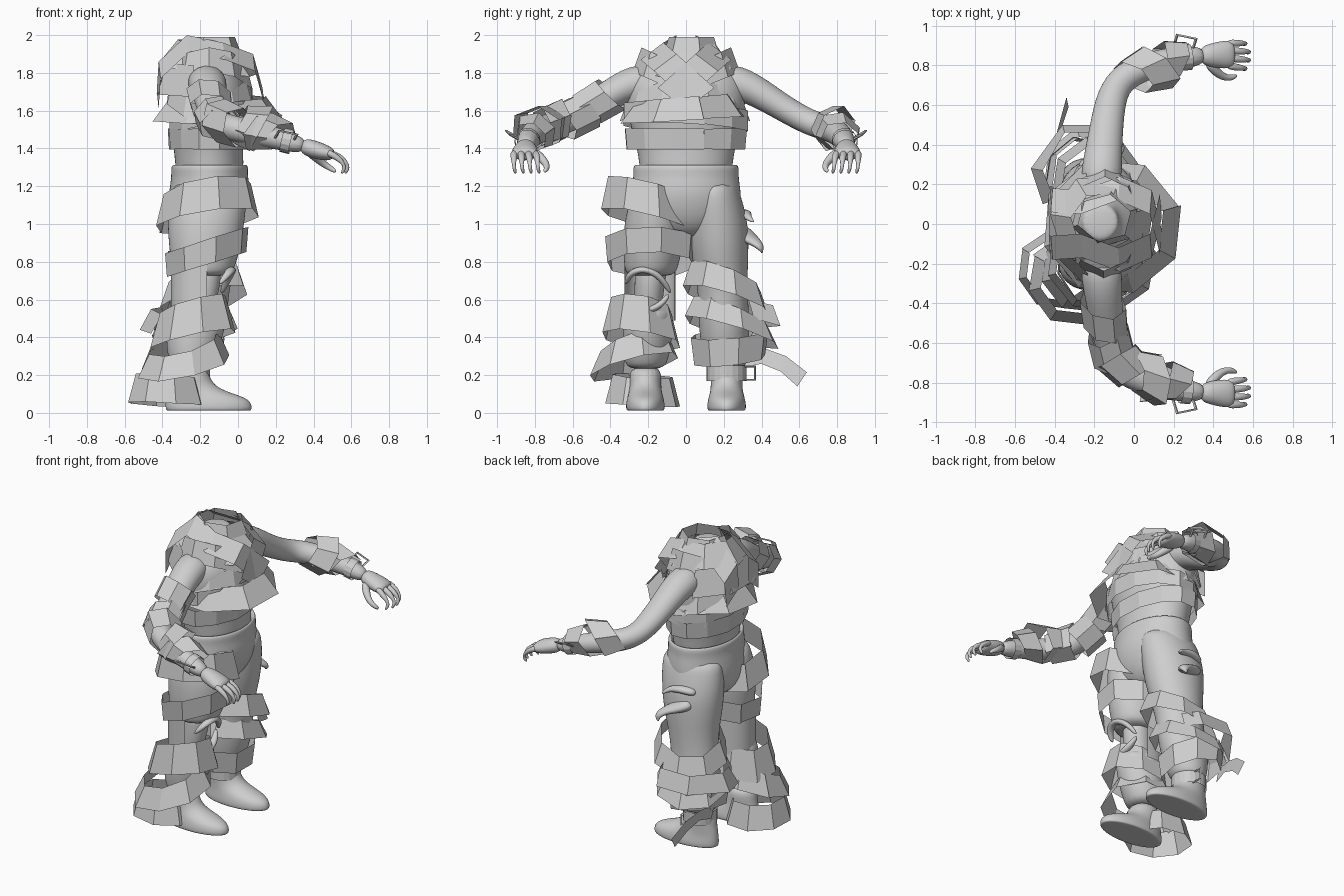
import bpy, math, random
from mathutils import Vector, Matrix

random.seed(4)
X, Y, Z = Vector((1, 0, 0)), Vector((0, 1, 0)), Vector((0, 0, 1))
grey = bpy.data.materials.new("plain grey")
grey.diffuse_color = (0.62, 0.62, 0.62, 1)


def make(name, verts, faces, smooth=False):
    me = bpy.data.meshes.new(name)
    me.from_pydata([tuple(v) for v in verts], [], faces)
    me.validate()
    me.materials.append(grey)
    ob = bpy.data.objects.new(name, me)
    bpy.context.collection.objects.link(ob)
    if smooth:
        me.shade_smooth()
        sub = ob.modifiers.new("smooth", 'SUBSURF')
        sub.levels = sub.render_levels = 2
    return ob


def loft(name, rings, n=12, level=False):
    """Smooth limb from rings of (x, y, z, radius a, radius b)."""
    pts = [Vector(r[:3]) for r in rings]
    verts, faces = [], []
    for i, r in enumerate(rings):
        u, v = X, Y
        if not level:
            t = (pts[min(i + 1, len(pts) - 1)] - pts[max(i - 1, 0)]).normalized()
            u = Z.cross(t).normalized()
            v = t.cross(u)
        for k in range(n):
            a = math.tau * k / n
            verts.append(pts[i] + u * r[3] * 1.03 * math.cos(a) + v * r[4] * 1.03 * math.sin(a))
    for i in range(len(rings) - 1):
        for k in range(n):
            m = (k + 1) % n
            faces.append((i * n + k, i * n + m, (i + 1) * n + m, (i + 1) * n + k))
    faces.append(tuple(reversed(range(n))))
    faces.append(tuple(range(len(verts) - n, len(verts))))
    return make(name, verts, faces, True)


def strip(name, pairs):
    """Flat-faced cloth strip from pairs of edge points."""
    verts = [Vector(p) for pair in pairs for p in pair]
    return make(name, verts, [(2 * i, 2 * i + 1, 2 * i + 3, 2 * i + 2) for i in range(len(pairs) - 1)])


def band(name, c, ra, rb, width, ta=0, tb=0, top=1.0, axis=Z, segs=8, start=0.3,
         turns=1.0, wob=0.02):
    """Bandage wound round an axis, tilted by ta and tb; top scales its upper edge."""
    c, axis = Vector(c), Vector(axis).normalized()
    u, v = X, Y
    if abs(axis.z) < 0.9:
        u = Z.cross(axis).normalized()
        v = axis.cross(u)
    pairs = []
    n = round(segs * turns)
    for i in range(n + 1):
        f = i / n
        a = start + math.tau * turns * f
        g = 1 + 0.03 * f + random.uniform(-wob, wob)
        h = ta * math.cos(a) + tb * math.sin(a)
        w = width * (1 + random.uniform(-2, 2) * wob) / 2
        d = (u * ra * math.cos(a) + v * rb * math.sin(a)) * g
        pairs.append((c + d + axis * (h - w), c + d * top + axis * (h + w)))
    return strip(name, pairs)


def buckle(name, loc, size, rot):
    """Square wire frame."""
    bpy.ops.mesh.primitive_torus_add(major_segments=4, minor_segments=4, major_radius=0.7, minor_radius=0.1)
    ob = bpy.context.object
    ob.name = name
    ob.data.materials.append(grey)
    ob.data.transform(Matrix.Diagonal((size[0], size[1], 0.06, 1)) @ Matrix.Rotation(math.pi / 4, 4, 'Z'))
    ob.location, ob.rotation_euler = loc, rot


# Torso and neck
loft("torso", [(-.15, 0, 1.22, .16, .22), (-.15, 0, 1.29, .18, .245), (-.155, 0, 1.37, .18, .25),
               (-.16, 0, 1.48, .19, .28), (-.15, 0, 1.62, .205, .315), (-.15, 0, 1.73, .2, .31),
               (-.165, 0, 1.81, .16, .27), (-.18, 0, 1.87, .11, .16), (-.17, 0.01, 1.92, .09, .09),
               (-.17, 0.01, 1.95, .09, .09)], 16, True)
# Trouser hips with a rolled waist edge
loft("trouser_hips", [(-.15, 0, 1.26, .16, .23), (-.15, 0, 1.29, .175, .25), (-.15, 0, 1.32, .19, .265),
                      (-.15, 0, 1.3, .205, .28), (-.15, 0, 1.25, .2, .275), (-.15, 0, 1.17, .215, .29),
                      (-.165, 0, 1.06, .205, .29), (-.17, 0, .98, .17, .22), (-.17, 0, .92, .1, .1)], 16, True)

for s, side in ((1, "left"), (-1, "right")):
    # Arm
    loft(side + "_arm", [(-.17, s * .16, 1.76, .11, .1), (-.16, s * .31, 1.745, .1, .09),
                         (-.14, s * .48, 1.635, .085, .072), (-.115, s * .65, 1.535, .078, .068),
                         (-.05, s * .75, 1.51, .075, .07), (.1, s * .81, 1.48, .068, .066),
                         (.25, s * .84, 1.44, .058, .055), (.36, s * .85, 1.41, .045, .04)])
    # Hand with bent fingers
    loft(side + "_palm", [(.33, s * .85, 1.42, .045, .042), (.4, s * .85, 1.395, .065, .05),
                          (.47, s * .855, 1.375, .075, .043), (.51, s * .855, 1.365, .065, .028)], 10)
    for i in range(4):
        y, dx = s * (.8 + .037 * i), -.018 * abs(i - 1.5)
        e = s * (.785 + .042 * i)
        loft(f"{side}_finger_{i}", [(.47, y, 1.38, .021, .021), (.53 + dx, (y + e) / 2, 1.365, .021, .02),
                                    (.575 + dx, e, 1.335, .018, .017), (.595 + dx, e, 1.3, .016, .015),
                                    (.575 + dx, e - s * .01, 1.265, .01, .01)], 6)
    loft(side + "_thumb", [(.37, s * .82, 1.39, .03, .03), (.41, s * .77, 1.355, .028, .027),
                           (.45, s * .74, 1.32, .022, .022), (.49, s * .735, 1.295, .018, .018),
                           (.52, s * .75, 1.275, .01, .01)], 6)
    # Wrist strap and buckle
    band(side + "_wrist_strap", (.26, s * .84, 1.44), .066, .064, .05, axis=(1, s * .1, -.25), segs=14, wob=0)
    buckle(side + "_wrist_buckle", (.255, s * .91, 1.465), (.1, .08), (s * .5, .2, s * -.2))
    # Shoe
    loft(side + "_shoe", [(-.155, s * .215, .012, .21, .085), (-.155, s * .215, .012, .225, .1),
                          (-.155, s * .215, .04, .228, .103), (-.165, s * .215, .08, .215, .095),
                          (-.225, s * .215, .115, .15, .085), (-.255, s * .215, .16, .11, .082),
                          (-.26, s * .215, .25, .095, .085)], 16, True)
    # Forearm bandages
    band(side + "_forearm_wrap_outer", (.17, s * .805, 1.48), .12, .11, .12, .05, .03, .75,
         axis=(1, s * .2, -.25), segs=6)
    band(side + "_forearm_wrap_inner", (.06, s * .765, 1.52), .1, .1, .14, -.05, .04, 1.3,
         axis=(1, s * .4, -.25), segs=6)
    # Shoulder strip arching past the neck to the chest
    arch = [(-.43, .1, 1.68), (-.42, .11, 1.84), (-.27, .1, 1.98), (-.08, .17, 1.94), (.08, .1, 1.88), (.13, -.1, 1.7)]
    strip(side + "_shoulder_strip", [((x, s * (y - .05), min(z + .02, 2)), (x + .01, s * (y + .07), z - .07))
                                     for x, y, z in arch])
    # Diagonal chest sash
    band(side + "_chest_sash", (-.15, s * .03, 1.74), .23, .31, .13, 0, s * -.13, .85, segs=10)

# Trouser legs, the right one torn open at the knee
thigh = [(-.15, .14, 1.24, .18, .12), (-.155, .15, 1.15, .205, .14), (-.17, .165, 1.02, .205, .162),
         (-.175, .175, .88, .19, .157), (-.185, .185, .76, .165, .142)]
shin = [(-.21, .2, .52, .155, .135), (-.235, .205, .38, .15, .13), (-.25, .21, .27, .115, .115),
        (-.255, .215, .23, .09, .09)]
loft("left_trouser_leg", thigh + [(-.2, .195, .63, .15, .13)] + shin, 14, True)
loft("right_trouser_thigh", [(x, -y, z, a, b) for x, y, z, a, b in thigh + [(-.19, .19, .72, .14, .12)]], 14, True)
loft("right_trouser_shin", [(x, -y, z, a, b) for x, y, z, a, b in [(-.205, .2, .56, .13, .11)] + shin], 14, True)
loft("right_bare_knee", [(-.18, -.18, .82, .09, .09), (-.18, -.19, .7, .095, .085),
                         (-.2, -.2, .58, .085, .075), (-.22, -.2, .46, .08, .07)], 10, True)
back = band("right_knee_back_cloth", (-.2, -.19, .64), .155, .135, .3, segs=16, start=1.3, turns=.58, wob=0)
back.data.shade_smooth()
# Torn cloth flaps
flaps = {
    "left_thigh_flap": [(-.25, .27, .97, .07, .05), (-.16, .32, .93, .065, .035), (-.1, .36, .91, .045, .025),
                        (-.06, .4, .875, .03, .02), (-.08, .405, .845, .01, .01)],
    "left_thigh_tear_lid": [(-.28, .28, 1.04, .04, .03), (-.19, .32, 1.06, .035, .025), (-.1, .32, 1.04, .025, .02),
                            (-.07, .36, 1.01, .008, .006)],
    "right_knee_tear_top": [(-.1, -.32, .68, .012, .012), (-.05, -.3, .74, .025, .02), (-.03, -.22, .77, .03, .02),
                            (-.05, -.13, .72, .025, .02), (-.09, -.08, .63, .012, .012)],
    "right_knee_tear_bottom": [(-.14, -.36, .62, .012, .012), (-.1, -.3, .57, .025, .02), (-.07, -.22, .53, .03, .02),
                               (-.08, -.13, .57, .025, .02), (-.1, -.09, .63, .012, .012)]}
for name, rings in flaps.items():
    loft(name, rings, 8)

# Torso bandages
band("waist_wrap", (-.16, 0, 1.45), .205, .315, .11, 0, .0, 1.03, segs=12)
band("belly_wrap", (-.14, 0, 1.56), .225, .33, .11, .03, -.02, segs=12)
band("loose_chest_wrap", (-.11, -.01, 1.61), .355, .345, .12, .0, .02, .74, segs=8)
band("upper_back_wrap", (-.16, 0, 1.75), .29, .31, .16, -.02, .0, .82, segs=8, start=1.9, turns=.4)
band("collar_wrap", (-.16, .01, 1.88), .26, .25, .13, -.03, .02, .6, segs=7)
band("neck_wrap", (-.15, .03, 1.945), .17, .15, .09, wob=0, top=.8, segs=6)
# Right arm bandages
band("right_upper_arm_wrap", (-.15, -.46, 1.65), .115, .11, .15, .03, .03, .95, axis=(.1, -1, -.6), segs=7)
band("right_elbow_wrap", (-.12, -.6, 1.565), .11, .105, .15, -.03, .03, 1, axis=(.25, -1, -.5), segs=7)
band("right_bend_wrap", (-.04, -.72, 1.53), .115, .115, .15, .03, -.03, .9, axis=(.8, -.8, -.3), segs=6)

# Leg bandages: centre, radii, width, tilt forward, tilt sideways, top scale
wraps = {
    "right_hip_wrap": ((-.165, -.2, 1.1), .28, .25, .17, .04, -.06, .85),
    "right_thigh_wrap": ((-.17, -.19, .85), .215, .235, .13, .07, .0, 1.05),
    "right_calf_wrap": ((-.24, -.24, .48), .23, .21, .19, .05, -.03, .77),
    "right_shin_wrap": ((-.29, -.28, .31), .25, .235, .13, .05, .06, .75),
    "right_ankle_wrap": ((-.38, -.23, .12), .21, .2, .15, -.01, -.01, .8),
    "left_knee_wrap": ((-.18, .21, .66), .235, .23, .13, .05, -.07, .8),
    "left_calf_wrap": ((-.23, .24, .48), .23, .25, .11, .04, -.08, .8),
    "left_shin_wrap": ((-.26, .23, .35), .175, .19, .14, -.03, .02, 1.1)}
for name, (c, ra, rb, w, ta, tb, top) in wraps.items():
    band(name, c, ra, rb, w, ta, tb, top, segs=8, start=2.6)

# Loose bandage ends behind the left leg
strip("left_loose_end", [((-.4, .3, .24), (-.42, .3, .34)), ((-.38, .4, .26), (-.4, .42, .34)),
                         ((-.36, .5, .22), (-.37, .53, .3)), ((-.33, .59, .14), (-.34, .64, .215))])
strip("left_loose_loop", [((-.1, .36, .5), (-.1, .33, .6)), ((-.13, .5, .46), (-.13, .46, .57)),
                          ((-.36, .5, .46), (-.35, .46, .57)), ((-.52, .28, .44), (-.46, .27, .55)),
                          ((-.46, .1, .42), (-.4, .12, .52))])
# Left ankle cuff and buckle
band("left_ankle_cuff", (-.255, .215, .21), .105, .105, .08, segs=20, wob=0)
buckle("left_ankle_buckle", (-.22, .325, .21), (.07, .08), (0, math.pi / 2, 0))
